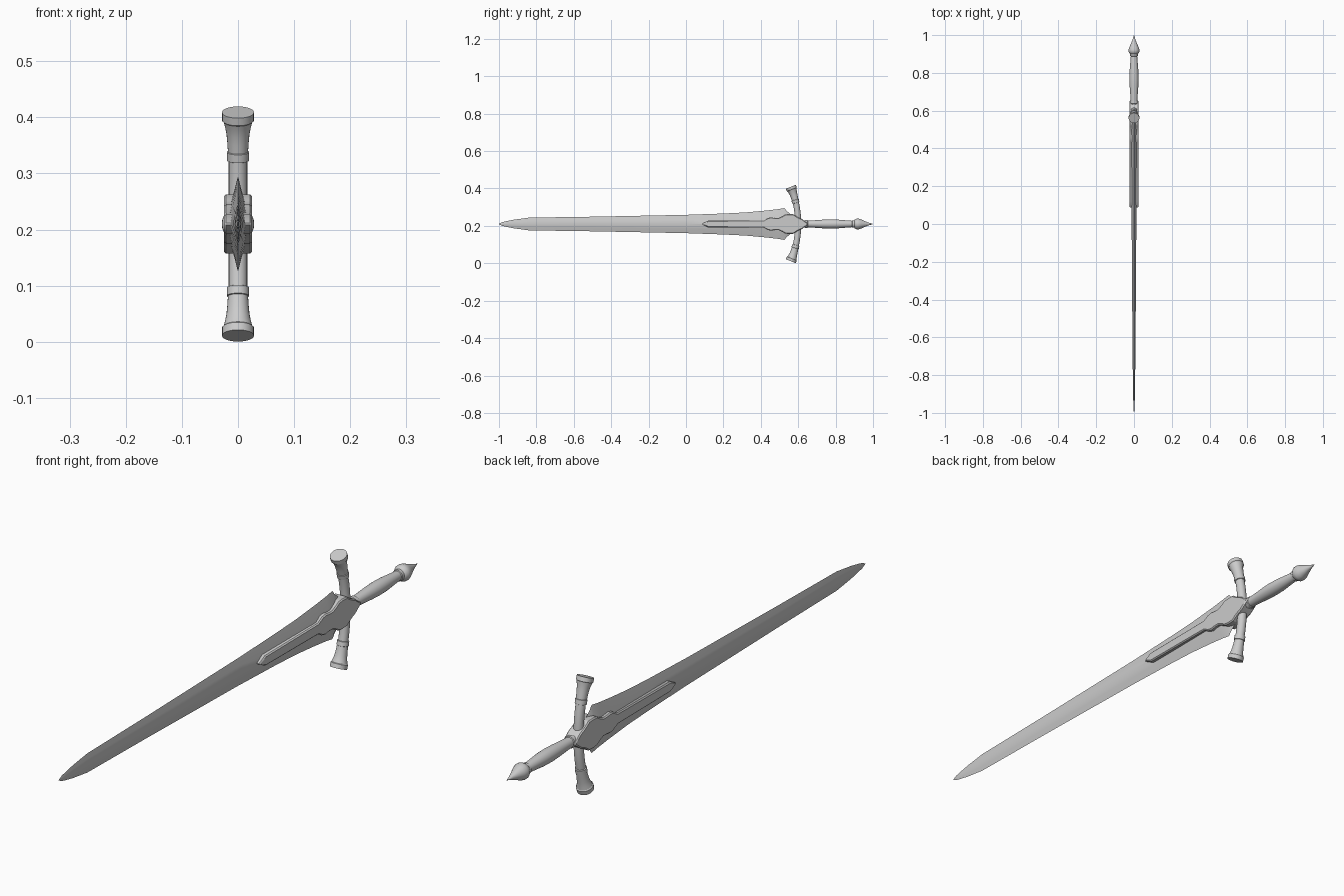
import bpy, bmesh, math
from mathutils import Vector

if "Cube" in bpy.data.objects:
    bpy.data.objects.remove(bpy.data.objects["Cube"])

ZC = 0.21  # height of the sword's centre line


def make_object(name, bm, angle=30):
    bmesh.ops.recalc_face_normals(bm, faces=bm.faces)
    me = bpy.data.meshes.new(name)
    bm.to_mesh(me)
    bm.free()
    ob = bpy.data.objects.new(name, me)
    bpy.context.collection.objects.link(ob)
    ob.location.z = ZC
    bpy.ops.object.select_all(action='DESELECT')
    ob.select_set(True)
    bpy.context.view_layer.objects.active = ob
    bpy.ops.object.shade_smooth_by_angle(angle=math.radians(angle))
    return ob


def loft(name, rings, cap_start=True, cap_end=True, angle=30):
    bm = bmesh.new()
    loops = [[bm.verts.new(p) for p in ring] for ring in rings]
    n = len(rings[0])
    for a, b in zip(loops, loops[1:]):
        for i in range(n):
            j = (i + 1) % n
            bm.faces.new((a[i], a[j], b[j], b[i]))
    if cap_start:
        bm.faces.new(loops[0])
    if cap_end:
        bm.faces.new(loops[-1])
    return make_object(name, bm, angle)


def ring(center, tangent, r, n=24):
    t = Vector(tangent).normalized()
    u = Vector((1, 0, 0))
    v = t.cross(u)
    return [Vector(center) + r * (math.cos(a) * u + math.sin(a) * v)
            for a in (2 * math.pi * i / n for i in range(n))]


# Blade: (y, half height, half thickness), flaring into two swept shoulders
stations = [(-1.0, 0.001, 0.0005), (-0.985, 0.009, 0.002), (-0.96, 0.015, 0.003),
            (-0.92, 0.023, 0.0045), (-0.84, 0.034, 0.006), (-0.5, 0.039, 0.009),
            (0.0, 0.049, 0.0125), (0.2, 0.056, 0.015), (0.32, 0.062, 0.017),
            (0.43, 0.072, 0.019), (0.49, 0.079, 0.02), (0.527, 0.085, 0.02),
            (0.537, 0.071, 0.02), (0.556, 0.055, 0.02), (0.6, 0.03, 0.018)]
section = [(0, 1), (0.55, 0.5), (1, 0), (0.55, -0.5),
           (0, -1), (-0.55, -0.5), (-1, 0), (-0.55, 0.5)]
loft("blade", [[(sx * t, y, sz * h) for sx, sz in section] for y, h, t in stations],
     angle=25)

# Ornamental plate running through the hilt and up the blade
edge = [(0.12, 0.018), (0.415, 0.02), (0.437, 0.032), (0.455, 0.036), (0.475, 0.033),
        (0.495, 0.033), (0.515, 0.042), (0.53, 0.051), (0.55, 0.053), (0.575, 0.052),
        (0.592, 0.04), (0.605, 0.033), (0.62, 0.027)]
outline = [(0.084, 0)] + edge + [(0.656, 0)] + [(y, -z) for y, z in reversed(edge)]
bm = bmesh.new()
face = bm.faces.new([bm.verts.new((-0.025, y, z)) for y, z in outline])
ext = bmesh.ops.extrude_face_region(bm, geom=[face])
bmesh.ops.translate(bm, vec=(0.05, 0, 0),
                    verts=[g for g in ext["geom"] if isinstance(g, bmesh.types.BMVert)])
plate = make_object("hilt_plate", bm)
bev = plate.modifiers.new("edge_bevel", 'BEVEL')
bev.width = 0.004
bev.segments = 1
bev.limit_method = 'ANGLE'
bev.angle_limit = math.radians(60)

# Cross guard: one curved arm with collar and flared end, mirrored downwards
arm = [(0.0, 0.0165), (0.03, 0.0165), (0.06, 0.0165), (0.09, 0.0165), (0.112, 0.0165),
       (0.113, 0.0195), (0.128, 0.0200), (0.129, 0.0180), (0.145, 0.0190),
       (0.16, 0.0205), (0.173, 0.0230), (0.183, 0.0260), (0.185, 0.0285), (0.199, 0.0285)]
guard = loft("cross_guard", [ring((0, 0.6 - s * s, s), (0, -2 * s, 1), r) for s, r in arm],
             cap_start=False)
mir = guard.modifiers.new("mirror", 'MIRROR')
mir.use_axis = (False, False, True)


def turned(name, profile):
    return loft(name, [ring((0, y, 0), (0, 1, 0), r) for y, r in profile])


# Swelling grip, with a collar where it meets the guard
turned("grip", [(0.6, 0.019), (0.635, 0.019), (0.637, 0.021), (0.65, 0.021), (0.652, 0.018),
                (0.69, 0.02), (0.73, 0.023), (0.77, 0.0245), (0.81, 0.0235),
                (0.85, 0.02), (0.895, 0.0165)])

# Pointed pommel with its collar
turned("pommel", [(0.888, 0.017), (0.89, 0.02), (0.9, 0.02), (0.902, 0.023), (0.912, 0.0285),
                  (0.922, 0.029), (0.935, 0.025), (0.955, 0.016), (0.975, 0.008),
                  (1.0, 0.0006)])
